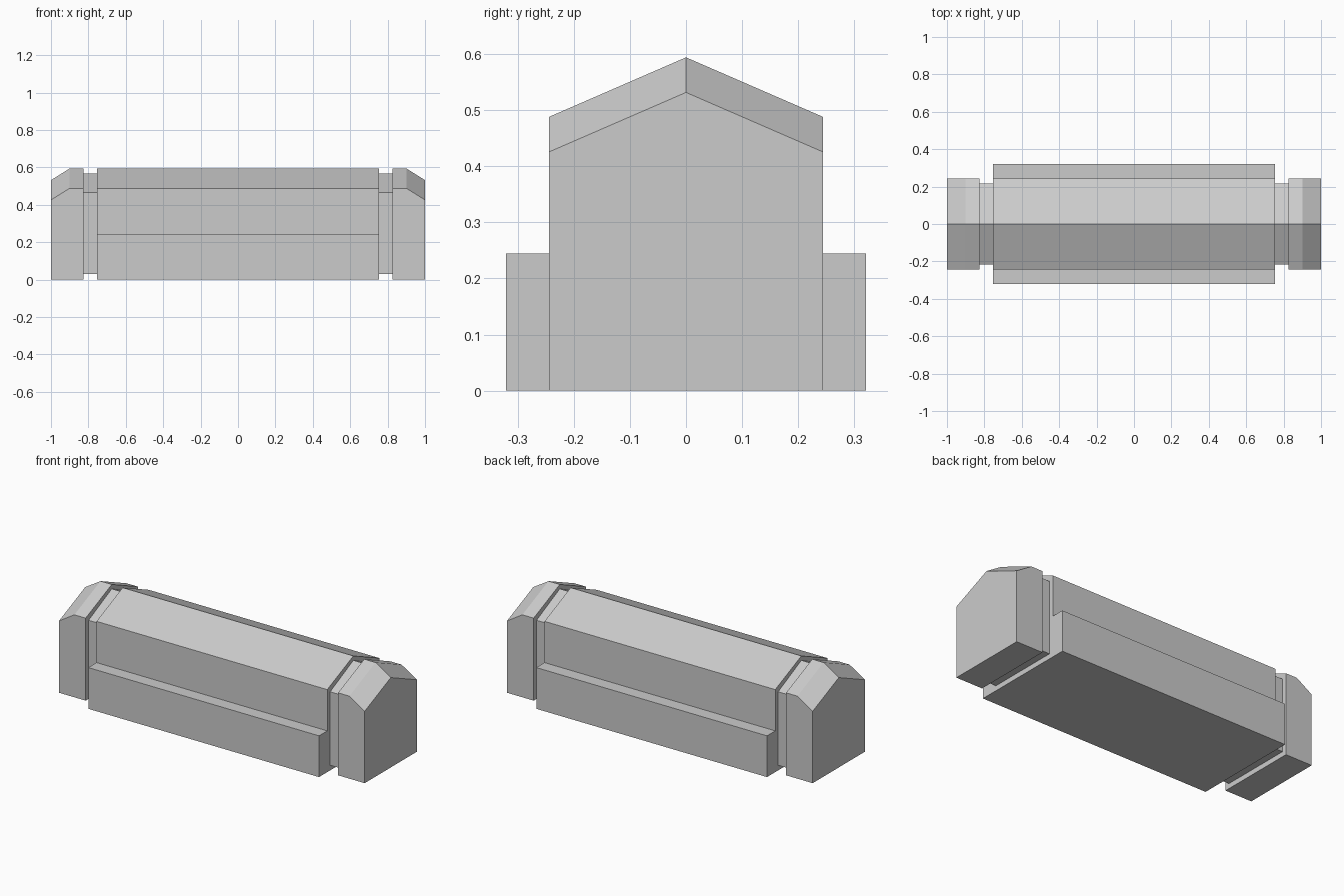
import bpy
import bmesh

cube = bpy.data.objects.get("Cube")
if cube:
    bpy.data.objects.remove(cube, do_unlink=True)

grey = bpy.data.materials.new("plain grey")
grey.use_nodes = True
COLOUR = (0.6, 0.6, 0.6, 1)
grey.diffuse_color = COLOUR
grey.node_tree.nodes["Principled BSDF"].inputs["Base Color"].default_value = COLOUR


def gable(half, bottom, eave, ridge):
    """House-shaped outline in (y, z)."""
    return [(-half, bottom), (half, bottom), (half, eave), (0, ridge), (-half, eave)]


def loft(name, sections):
    """Join outlines placed along x into one closed solid."""
    bm = bmesh.new()
    rings = [[bm.verts.new((x, y, z)) for y, z in outline] for x, outline in sections]
    for a, b in zip(rings, rings[1:]):
        for i in range(len(a)):
            j = (i + 1) % len(a)
            bm.faces.new((a[i], a[j], b[j], b[i]))
    bm.faces.new(rings[0])
    bm.faces.new(rings[-1])
    bmesh.ops.recalc_face_normals(bm, faces=bm.faces)
    mesh = bpy.data.meshes.new(name)
    bm.to_mesh(mesh)
    bm.free()
    mesh.materials.append(grey)
    obj = bpy.data.objects.new(name, mesh)
    bpy.context.collection.objects.link(obj)
    return obj


WALL, SKIRT, SKIRT_TOP = 0.244, 0.321, 0.244
EAVE, RIDGE, DROP = 0.488, 0.594, 0.0625
BODY_END, CAP_START, CAP_BEND = 0.755, 0.826, 0.90

# Long middle body with a wide lower skirt on both sides
body = [(-SKIRT, 0), (SKIRT, 0), (SKIRT, SKIRT_TOP), (WALL, SKIRT_TOP), (WALL, EAVE),
        (0, RIDGE), (-WALL, EAVE), (-WALL, SKIRT_TOP), (-SKIRT, SKIRT_TOP)]
loft("main_body", [(-BODY_END, body), (BODY_END, body)])

full = gable(WALL, 0, EAVE, RIDGE)
low = gable(WALL, 0, EAVE - DROP, RIDGE - DROP)
neck = gable(0.217, 0.03, 0.465, 0.568)

# Recessed neck and sloped end block at each end
for side, s in (("left", 1), ("right", -1)):
    loft(side + "_neck", [(s * BODY_END, neck), (s * CAP_START, neck)])
    loft(side + "_end_block", [(s * CAP_START, full), (s * CAP_BEND, full), (s, low)])
